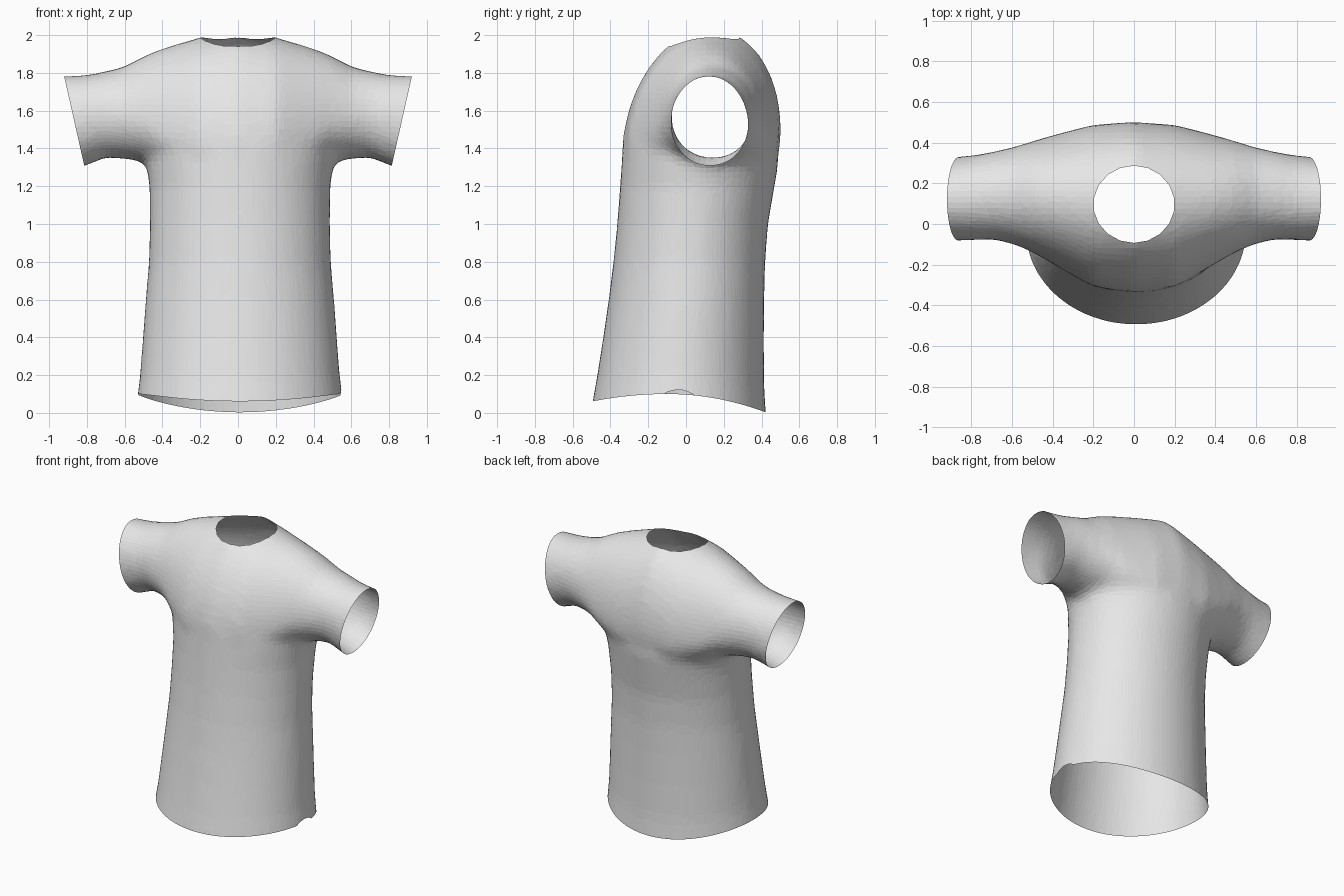
import bpy, bmesh
from math import cos, sin, pi
from mathutils import Vector, Matrix

cube = bpy.data.objects.get("Cube")
if cube:
    bpy.data.objects.remove(cube, do_unlink=True)

fabric = bpy.data.materials.new("light_grey_fabric")
fabric.use_nodes = True
fabric.diffuse_color = (0.8, 0.8, 0.8, 1)
fabric.node_tree.nodes["Principled BSDF"].inputs["Base Color"].default_value = (0.8, 0.8, 0.8, 1)

SIDES = 40
ANGLES = [2 * pi * i / SIDES for i in range(SIDES)]


def make_object(name, bm):
    mesh = bpy.data.meshes.new(name)
    bm.to_mesh(mesh)
    bm.free()
    obj = bpy.data.objects.new(name, mesh)
    bpy.context.collection.objects.link(obj)
    mesh.materials.append(fabric)
    return obj


def loft(bm, rings):
    """Skin a closed tube through rings of points."""
    loops = [[bm.verts.new(p) for p in ring] for ring in rings]
    for a, b in zip(loops, loops[1:]):
        for i in range(SIDES):
            j = (i + 1) % SIDES
            bm.faces.new((a[i], a[j], b[j], b[i]))
    bm.faces.new(loops[0])
    bm.faces.new(loops[-1])


def torso_ring(z, front, back, half):
    mid, depth = (front + back) / 2, (back - front) / 2
    return [(0.01 + half * cos(a), mid + depth * sin(a), z) for a in ANGLES]


def sleeve_ring(x, mid, depth, height, up, down):
    """Egg-shaped ring, leaning back above its middle near the chest."""
    lean = 0.09 * max(0, 1 - abs(x) / 0.5)
    ring = []
    for a in ANGLES:
        dz = sin(a) * (up if sin(a) > 0 else down)
        ring.append((x, mid + depth * cos(a) + lean * dz, height + dz))
    return ring


# Body: height, front, back, half width
TORSO = [(-0.2, -0.54, 0.44, 0.58), (0.08, -0.5, 0.425, 0.545), (0.2, -0.475, 0.415, 0.53),
         (0.4, -0.44, 0.413, 0.515), (0.6, -0.41, 0.415, 0.5), (0.8, -0.385, 0.42, 0.483),
         (1.0, -0.365, 0.435, 0.478), (1.2, -0.35, 0.47, 0.48), (1.3, -0.343, 0.487, 0.495),
         (1.42, -0.335, 0.49, 0.5), (1.55, -0.2, 0.38, 0.4)]
# Shoulder and sleeve: x, middle y, depth, middle z, upward and downward radius
SLEEVE = [(0, 0.08, 0.42, 1.42, 0.62, 0.3), (0.2, 0.088, 0.4, 1.43, 0.56, 0.3),
          (0.4, 0.12, 0.318, 1.47, 0.46, 0.2), (0.5, 0.135, 0.274, 1.53, 0.36, 0.2),
          (0.6, 0.14, 0.238, 1.56, 0.275, 0.215), (0.7, 0.14, 0.215, 1.575, 0.235, 0.225),
          (0.8, 0.128, 0.21, 1.55, 0.24, 0.24), (0.92, 0.12, 0.205, 1.52, 0.265, 0.255),
          (1.02, 0.12, 0.205, 1.51, 0.27, 0.26)]

bm = bmesh.new()
loft(bm, [torso_ring(*r) for r in TORSO])
mirrored = [(-r[0], *r[1:]) for r in reversed(SLEEVE[1:])]
loft(bm, [sleeve_ring(*r) for r in mirrored + SLEEVE])
bmesh.ops.recalc_face_normals(bm, faces=bm.faces)
shirt = make_object("shirt", bm)

# Neck cutter: an upright oval
NECK_Y, NECK_RX, NECK_RY = 0.097, 0.2, 0.19
bm = bmesh.new()
bmesh.ops.create_cone(bm, cap_ends=True, segments=18, radius1=1, radius2=1, depth=0.5,
                      matrix=Matrix.Translation((0, NECK_Y, 2.05)) @ Matrix.Diagonal((NECK_RX, NECK_RY, 1, 1)))
cutter = make_object("neck_cutter", bm)
cutter.hide_render = True

# Merge body and sleeves into one cloth surface, then cut the neck
remesh = shirt.modifiers.new("merge", "REMESH")
remesh.mode = "VOXEL"
remesh.voxel_size = 0.03
smooth = shirt.modifiers.new("soften", "SMOOTH")
smooth.factor, smooth.iterations = 0.5, 10
shirt.modifiers.new("facets", "DECIMATE").ratio = 0.35
cut = shirt.modifiers.new("neck", "BOOLEAN")
cut.operation, cut.solver, cut.object = "DIFFERENCE", "EXACT", cutter
bpy.context.view_layer.update()
graph = bpy.context.evaluated_depsgraph_get()
cloth = bpy.data.meshes.new_from_object(shirt.evaluated_get(graph))
shirt.modifiers.clear()
shirt.data = cloth
bpy.data.objects.remove(cutter, do_unlink=True)

bm = bmesh.new()
bm.from_mesh(cloth)


def in_neck(v):
    return v.co.z > 1.7 and (v.co.x / NECK_RX) ** 2 + ((v.co.y - NECK_Y) / NECK_RY) ** 2 < 1.002


# Open the neck
inside = [f for f in bm.faces if all(in_neck(v) for v in f.verts)]
bmesh.ops.delete(bm, geom=inside, context="FACES")


def slice_open(point, normal):
    geom = bm.verts[:] + bm.edges[:] + bm.faces[:]
    bmesh.ops.bisect_plane(bm, geom=geom, plane_co=point, plane_no=normal, clear_outer=True)


# Open the sleeves and the hem
for side in (-1, 1):
    slice_open(Vector((side * 0.92, 0, 1.78)), Vector((side * 0.475, 0, -0.107)).normalized())
slice_open(Vector((0, 0, 0.1)), Vector((0, 0, -1)))

# Curve the hem so that it dips at the front and back
for v in bm.verts:
    fade = max(0, 1 - (v.co.z - 0.1) / 0.4)
    t = v.co.y + 0.1
    v.co.z -= fade * (0.1 * (t / 0.53) ** 2 if t > 0 else 0.04 * (t / 0.4) ** 2)

for f in bm.faces:
    f.smooth = False
    f.material_index = 0
bm.to_mesh(cloth)
bm.free()
cloth.materials.clear()
cloth.materials.append(fabric)
